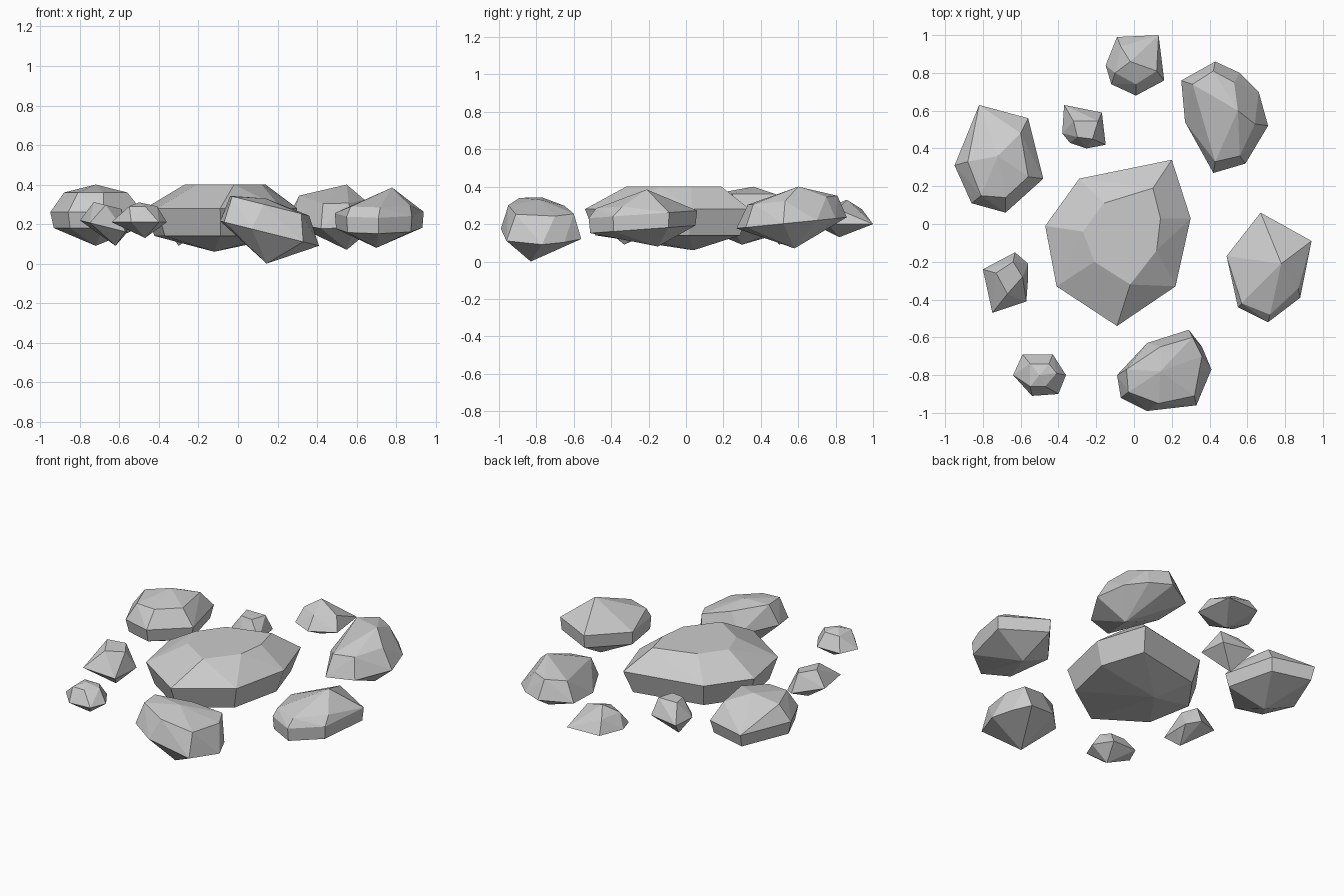
import bpy, bmesh, math
from mathutils import Vector

default_cube = bpy.data.objects.get("Cube")
if default_cube:
    bpy.data.objects.remove(default_cube, do_unlink=True)

stone = bpy.data.materials.new("stone grey")
stone.use_nodes = True
stone_colour = (0.6, 0.6, 0.6, 1)
stone.diffuse_color = stone_colour
stone.node_tree.nodes["Principled BSDF"].inputs["Base Color"].default_value = stone_colour


def rock(name, rim, rim_z, crown, crown_z, keel, peak=None, tilt=(0, 0), belt=None):
    """Faceted stone: wide rim, raised crown, pointed keel, optional peak and lower belt."""
    middle = sum((Vector(p) for p in rim), Vector((0, 0))) / len(rim)

    def lift(ring, z, scale=1.0):
        for p in ring:
            offset = Vector(p) - middle
            spot = middle + offset * scale
            yield (spot.x, spot.y, z + offset.dot(Vector(tilt)))

    points = [*lift(rim, rim_z), *lift(crown, crown_z), keel]
    if peak:
        points.append(peak)
    if belt:
        points += lift(rim, rim_z - belt[1], belt[0])

    # Wrap the rings in a convex shell and merge the flat facets
    bm = bmesh.new()
    for p in points:
        bm.verts.new(p)
    hull = bmesh.ops.convex_hull(bm, input=bm.verts)
    loose = {v for v in hull["geom_interior"] + hull["geom_unused"]
             if isinstance(v, bmesh.types.BMVert) and not v.link_faces}
    bmesh.ops.delete(bm, geom=list(loose), context="VERTS")
    bmesh.ops.dissolve_limit(bm, angle_limit=math.radians(4), verts=bm.verts, edges=bm.edges)
    bmesh.ops.recalc_face_normals(bm, faces=bm.faces)
    mesh = bpy.data.meshes.new(name)
    bm.to_mesh(mesh)
    bm.free()
    mesh.materials.append(stone)
    obj = bpy.data.objects.new(name, mesh)
    bpy.context.collection.objects.link(obj)
    return obj


# Large middle stone
rock("centre_rock",
     rim=[(-.29, .24), (.2, .34), (.3, .03), (.22, -.33), (-.09, -.54), (-.41, -.33), (-.47, -.01)],
     rim_z=.28,
     crown=[(-.16, .11), (.1, .19), (.14, .03), (.12, -.14), (-.02, -.32), (-.21, -.2), (-.27, -.04)],
     crown_z=.4, keel=(-.12, .04, .06), belt=(.88, .14))

# Four big stones around it
rock("back_left_rock",
     rim=[(.25, .76), (.43, .86), (.56, .8), (.66, .7), (.71, .52), (.59, .32), (.42, .27), (.27, .54)],
     rim_z=.21,
     crown=[(.31, .74), (.42, .81), (.53, .75), (.64, .53), (.56, .36), (.43, .33)],
     crown_z=.33, keel=(.55, .58, .07), peak=(.55, .6, .4), tilt=(0, .1))

rock("back_right_rock",
     rim=[(-.82, .63), (-.56, .56), (-.48, .24), (-.68, .06), (-.86, .11), (-.95, .31)],
     rim_z=.26,
     crown=[(-.88, .33), (-.81, .15), (-.68, .14), (-.56, .25), (-.6, .48)],
     crown_z=.36, keel=(-.72, .3, .09), peak=(-.72, .36, .4), belt=(.92, .08))

rock("left_rock",
     rim=[(.67, .06), (.94, -.09), (.88, -.39), (.71, -.52), (.55, -.44), (.49, -.17)],
     rim_z=.25,
     crown=[(.62, -.19), (.57, -.42), (.72, -.48), (.87, -.34)],
     crown_z=.3, keel=(.7, -.15, .08), peak=(.78, -.21, .385), tilt=(0, .07), belt=(.97, .08))

rock("front_rock",
     rim=[(-.09, -.8), (.07, -.63), (.29, -.56), (.36, -.65), (.41, -.77), (.33, -.96), (.07, -.99), (-.07, -.92)],
     rim_z=.15,
     crown=[(-.04, -.77), (.14, -.65), (.31, -.6), (.36, -.7), (.32, -.91), (.13, -.95), (-.03, -.89)],
     crown_z=.29, keel=(.145, -.83, 0), peak=(.14, -.78, .33), tilt=(-.25, 0))

# Four small stones filling the gaps
rock("back_pebble",
     rim=[(-.09, .99), (.13, 1), (.16, .76), (.01, .68), (-.12, .74), (-.15, .84)],
     rim_z=.2,
     crown=[(-.1, .8), (.01, .74), (.12, .81), (-.07, .94)],
     crown_z=.28, keel=(0, .82, .13), peak=(-.02, .86, .33))

rock("inner_pebble",
     rim=[(-.37, .63), (-.17, .59), (-.15, .42), (-.25, .4), (-.34, .43), (-.38, .48)],
     rim_z=.2,
     crown=[(-.32, .545), (-.19, .545), (-.22, .45), (-.3, .46)],
     crown_z=.3, keel=(-.3, .5, .09))

rock("right_pebble",
     rim=[(-.63, -.15), (-.56, -.21), (-.56, -.28), (-.57, -.41), (-.75, -.47), (-.8, -.24)],
     rim_z=.18,
     crown=[(-.64, -.2), (-.59, -.28), (-.67, -.37), (-.73, -.26)],
     crown_z=.29, keel=(-.62, -.33, .09), tilt=(-.25, 0))

rock("front_right_pebble",
     rim=[(-.59, -.69), (-.43, -.69), (-.36, -.8), (-.4, -.9), (-.54, -.91), (-.64, -.8)],
     rim_z=.21,
     crown=[(-.55, -.74), (-.45, -.74), (-.41, -.79), (-.47, -.86), (-.55, -.86)],
     crown_z=.29, keel=(-.47, -.8, .13), peak=(-.5, -.8, .31))
